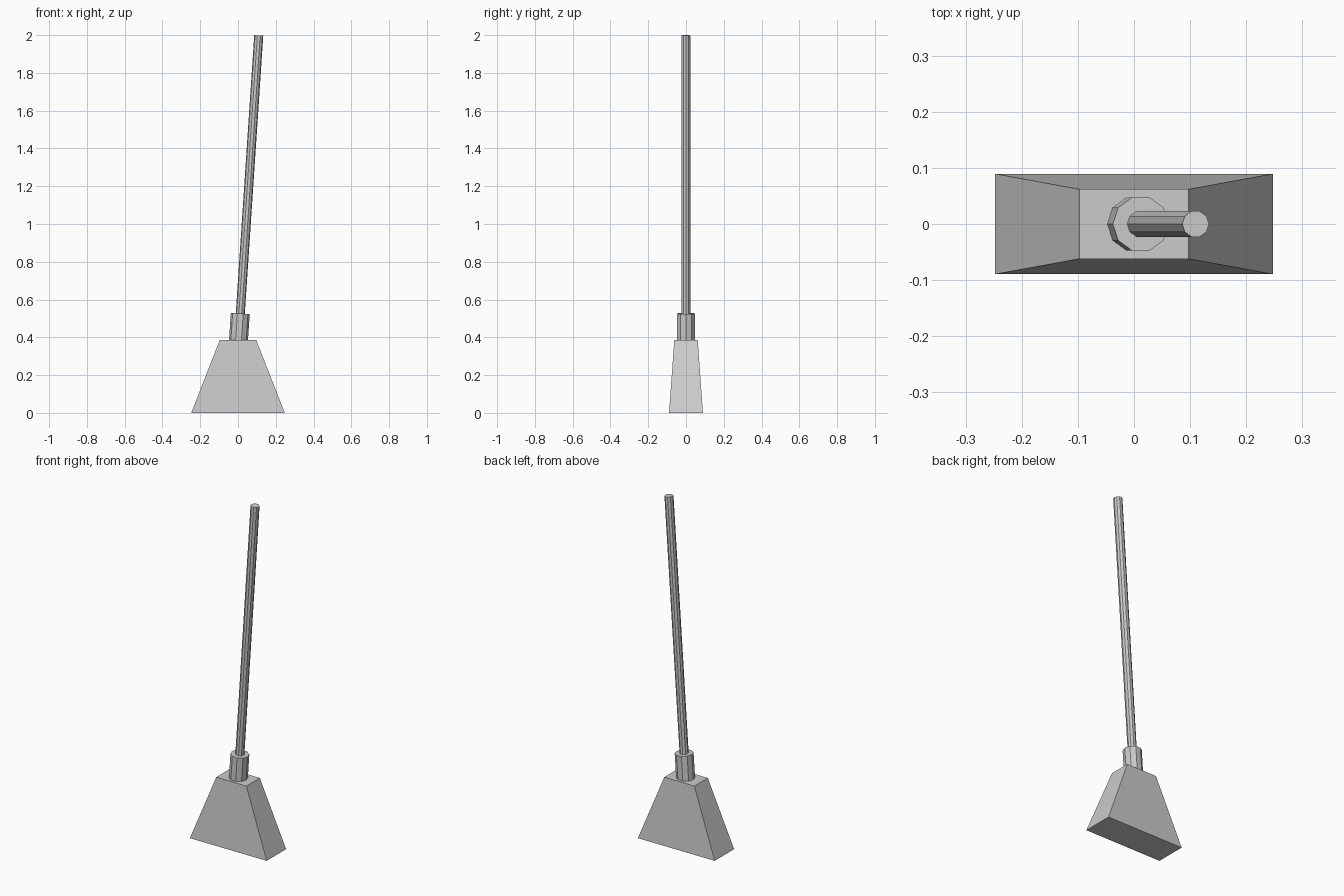
import bpy, bmesh
from mathutils import Vector

if "Cube" in bpy.data.objects:
    bpy.data.objects.remove(bpy.data.objects["Cube"])


def finish(bm, name):
    bmesh.ops.recalc_face_normals(bm, faces=bm.faces)
    mesh = bpy.data.meshes.new(name)
    bm.to_mesh(mesh)
    bm.free()
    obj = bpy.data.objects.new(name, mesh)
    bpy.context.collection.objects.link(obj)
    return obj


def tilted_rod(name, start, end, radius, sides=10):
    # Ten-sided rod between two points, tilting only in x
    start, end = Vector(start), Vector(end)
    axis = end - start
    bm = bmesh.new()
    bmesh.ops.create_cone(bm, cap_ends=True, segments=sides,
                          radius1=radius, radius2=radius, depth=axis.length)
    # put a corner of the polygon on the x axis
    first = min(bm.verts, key=lambda v: abs(v.co.y))
    if abs(first.co.y) > 1e-5 or sides % 4:
        for v in bm.verts:
            if abs(abs(v.co.y) - radius) < 1e-5:
                for w in bm.verts:
                    w.co.x, w.co.y = w.co.y, -w.co.x
                break
    obj = finish(bm, name)
    obj.location = (start + end) / 2
    obj.rotation_mode = 'QUATERNION'
    obj.rotation_quaternion = Vector((0, 0, 1)).rotation_difference(axis)
    return obj


def axis_point(z):
    return (0.012 + 0.0664 * (z - 0.525), 0, z)


# Tapered bristle head
bm = bmesh.new()
bmesh.ops.create_cube(bm, size=2)
for v in bm.verts:
    hx, hy, z = (0.097, 0.062, 0.385) if v.co.z > 0 else (0.2475, 0.0895, 0)
    v.co = (v.co.x * hx, v.co.y * hy, z)
finish(bm, "bristle_head")

# Collar and long handle share one leaning axis
tilted_rod("collar", axis_point(0.38), axis_point(0.526), 0.05)
tilted_rod("handle", axis_point(0.50), axis_point(1.9985), 0.024)
